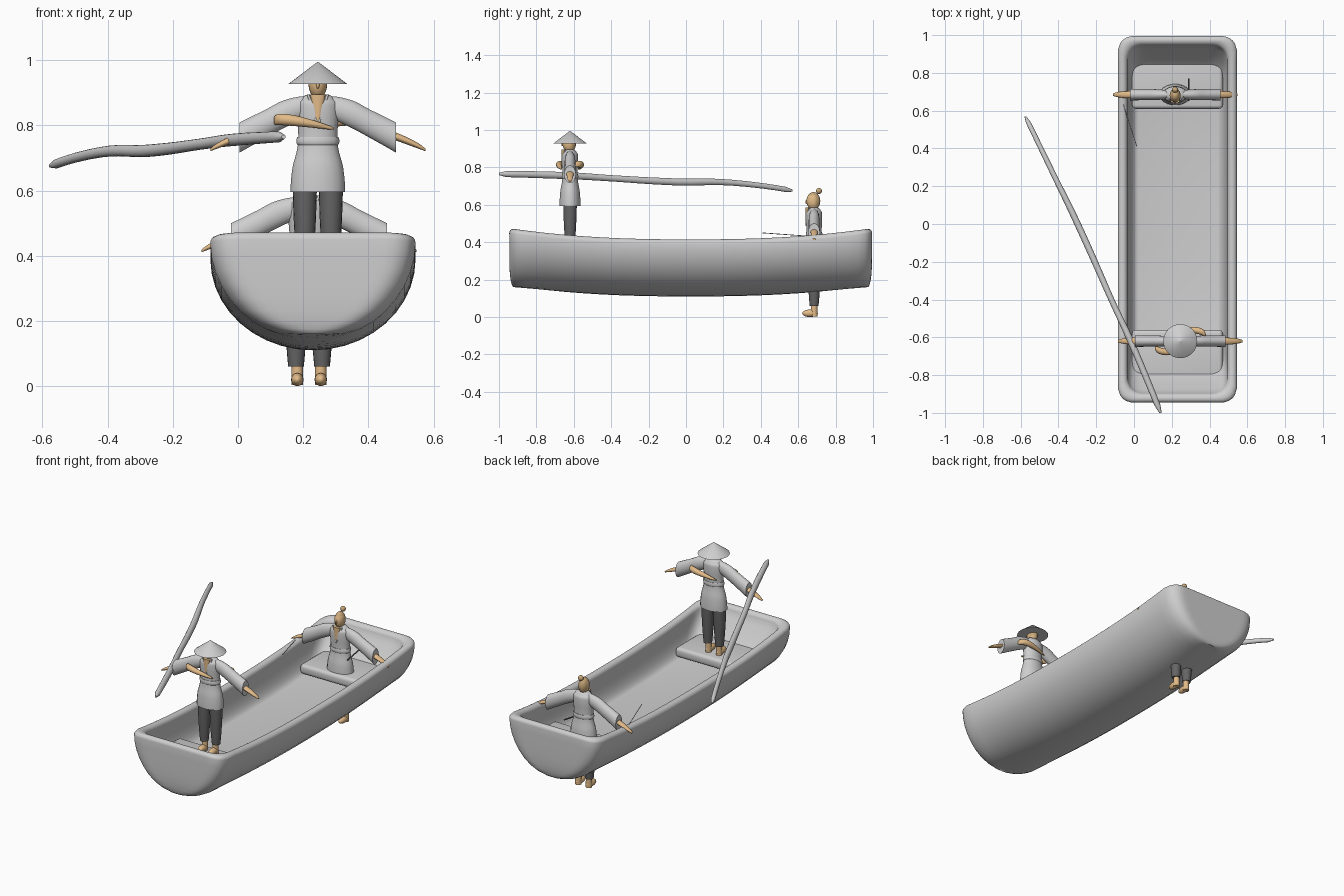
import bpy, bmesh, math
from mathutils import Vector

default_cube = bpy.data.objects.get("Cube")
if default_cube:
    bpy.data.objects.remove(default_cube)

parts = []


def material(name, *colour):
    mat = bpy.data.materials.new(name)
    mat.use_nodes = True
    mat.diffuse_color = [*colour, 1]
    mat.node_tree.nodes["Principled BSDF"].inputs["Base Color"].default_value = [*colour, 1]
    return mat


GREY = material("pale grey", 0.62, 0.62, 0.62)
DARK = material("dark grey cloth", 0.13, 0.13, 0.13)
SKIN = material("tan skin", 0.77, 0.5, 0.25)
HAIR = material("brown hair", 0.58, 0.39, 0.19)


def finish(name, bm, mat, location):
    bmesh.ops.recalc_face_normals(bm, faces=bm.faces)
    mesh = bpy.data.meshes.new(name)
    bm.to_mesh(mesh)
    bm.free()
    mesh.materials.append(mat)
    part = bpy.data.objects.new(name, mesh)
    part.location = location
    bpy.context.collection.objects.link(part)
    parts.append(part)
    return part


def join_rings(rings):
    """Join equal-length rings of points into one open surface."""
    bm = bmesh.new()
    loops = [[bm.verts.new(point) for point in ring] for ring in rings]
    for lower, upper in zip(loops, loops[1:]):
        for i in range(len(lower)):
            bm.faces.new((lower[i - 1], lower[i], upper[i], upper[i - 1]))
    return bm, loops


def smooth_path(keys, steps=5):
    """Run a smooth curve through the keys (x, y, z, radius)."""
    keys = [Vector(key) for key in keys]
    padded = [keys[0], *keys, keys[-1]]
    path = []
    for before, a, b, after in zip(padded, padded[1:], padded[2:], padded[3:]):
        for step in range(steps):
            t = step / steps
            blend = t * t * (3 - 2 * t)
            ahead, behind = a + (b - before) * t / 2, b - (after - a) * (1 - t) / 2
            path.append(ahead.lerp(behind, blend))
    return path + [keys[-1]]


def tube(name, keys, mat, location=(0, 0, 0), flat=1.0, tip=1.0, sides=18):
    """Sweep an ellipse along its main axis; flat widens it, tip narrows the ends."""
    path = smooth_path(keys)
    for end in (path[0], path[-1]):
        end.w *= tip
    span = path[-1] - path[0]
    main = max(range(3), key=lambda axis: abs(span[axis]))
    across, along = [axis for axis in range(3) if axis != main]
    rings = []
    for centre in path:
        ring = []
        for i in range(sides):
            angle = math.tau * i / sides
            point = centre.xyz
            point[across] += centre.w * flat * math.cos(angle)
            point[along] += centre.w * math.sin(angle)
            ring.append(point)
        rings.append(ring)
    bm, loops = join_rings(rings)
    bm.faces.new(loops[0])
    bm.faces.new(loops[-1])
    return finish(name, bm, mat, location)


def upright(name, profile, mat, location, flat=1.0, x=0.0):
    """Stand a tube up from rows of (height, radius)."""
    return tube(name, [(x, 0, z, radius) for z, radius in profile], mat, location, flat)


def ball(name, centre, size, mat, location):
    bm = bmesh.new()
    bmesh.ops.create_uvsphere(bm, u_segments=20, v_segments=14, radius=1)
    for vert in bm.verts:
        vert.co = vert.co * Vector(size) + Vector(centre)
    return finish(name, bm, mat, location)


# Boat hull: rounded rectangles from the keel over the rim and down to the floor
LENGTH, BEAM, KEEL, GUNWALE, FLOOR, LIP = 0.97, 0.315, 0.11, 0.39, 0.22, 0.025


def hull_ring(half_beam, level, half_length, fullness):
    size = Vector((half_beam, half_length))
    radius = min(0.08, half_beam)
    count = 24
    waves = [math.sin(math.pi * (i / count - 0.5)) for i in range(count)]
    outline = [(1, wave) for wave in waves] + [(-wave, 1) for wave in waves]
    outline += [(-x, -y) for x, y in outline]
    ring = []
    for corner in outline:
        point = Vector(corner) * size
        core = Vector([max(radius - s, min(s - radius, p)) for p, s in zip(point, size)])
        point = core + (point - core).normalized() * radius
        reach = abs(point.y / LENGTH)
        ring.append((*point, level + 0.06 * reach ** 2.4 - fullness * reach ** 6))
    return ring


steps = [i / 10 for i in range(11)]
profile = []
for t in steps:
    sine, cosine = math.sin(t * math.pi / 2), math.cos(t * math.pi / 2)
    profile.append((BEAM * sine, GUNWALE - (GUNWALE - KEEL) * cosine,
                    LENGTH - LIP * cosine ** 6, LIP * math.sin(sine * math.pi)))
for t in steps[1:]:
    roll = LIP * (math.cos(t * math.pi) - 1)
    profile.append((BEAM + roll, GUNWALE + LIP * math.sin(t * math.pi), LENGTH + roll, 0))
for t in steps[1:]:
    drop = (GUNWALE - FLOOR) * math.sin(t * math.pi / 2)
    profile.append((BEAM - LIP * 2 - t * t * 0.06, GUNWALE - drop, LENGTH - LIP * 2 - t * 0.2, 0))
profile.append((0, FLOOR, profile[-1][2], 0))
hull, _ = join_rings([hull_ring(*row) for row in profile])
bmesh.ops.remove_doubles(hull, verts=hull.verts, dist=0.0003)
finish("boat_hull", hull, GREY, (0.23, 0.025, 0))

# Rounded platforms at both ends, running into the hull sides
for name, inner, outer in (("front_platform", -0.56, -0.84), ("back_platform", 0.61, 0.89)):
    bm = bmesh.new()
    bmesh.ops.create_cube(bm, size=1)
    for vert in bm.verts:
        vert.co *= Vector((0.48, abs(outer - inner), 0.06))
    bmesh.ops.bevel(bm, geom=bm.edges[:], offset=0.02, segments=4, affect='EDGES', profile=0.5)
    finish(name, bm, GREY, (0.23, (inner + outer) / 2, 0.28))

# Long wavy pole
tube("pole", [(0.14, -1, 0.765, 0.016), (0, -0.66, 0.757, 0.019), (-0.12, -0.4, 0.742, 0.017),
              (-0.28, -0.04, 0.722, 0.019), (-0.42, 0.25, 0.718, 0.016), (-0.575, 0.57, 0.676, 0.014)],
     GREY, tip=0.4)


def build_limbs(label, side, spot):
    # Trouser leg, ankle and foot
    upright(label + "_trouser", [(0.06, 0.024), (0.2, 0.034), (0.34, 0.037)], DARK, spot, x=side * 0.04)
    upright(label + "_ankle", [(0.003, 0.018), (0.08, 0.017)], SKIN, spot, x=side * 0.036)
    ball(label + "_foot", (side * 0.036, -0.022, 0.02), (0.019, 0.042, 0.02), SKIN, spot)

    # Wide sleeve, hand and lapel
    tube(label + "_sleeve", [(side * 0.02, 0, 0.55, 0.03), (side * 0.09, 0, 0.53, 0.042),
                             (side * 0.16, 0, 0.495, 0.044), (side * 0.24, 0, 0.453, 0.047)],
         GREY, spot, flat=0.66)
    tube(label + "_hand", [(side * 0.2, 0, 0.47, 0.012), (side * 0.28, 0, 0.44, 0.011),
                           (side * 0.33, 0, 0.415, 0.004)], SKIN, spot, flat=1.5)
    tube(label + "_lapel", [(side * 0.03, -0.026, 0.585, 0.004), (0, -0.044, 0.49, 0.004)], GREY, spot)


def build_figure(label, spot):
    for side_name, side in (("left", 1), ("right", -1)):
        build_limbs(label + "_" + side_name, side, spot)

    # Robe, sash and open neck
    upright(label + "_robe", [(0.285, 0.057), (0.36, 0.053), (0.44, 0.041), (0.53, 0.044),
                              (0.57, 0.036), (0.585, 0.018)], GREY, spot, flat=1.47)
    upright(label + "_sash", [(0.43, 0.042), (0.44, 0.045), (0.455, 0.043)], GREY, spot, flat=1.47)
    tube(label + "_open_neck", [(0, -0.043, 0.5, 0.002), (0, -0.034, 0.585, 0.012)], SKIN, spot, flat=2)

    # Neck, head and nose, with hair on the crown and back of the head
    upright(label + "_neck", [(0.54, 0.02), (0.6, 0.017)], SKIN, spot)
    head = ball(label + "_head", (0, -0.004, 0.62), (0.029, 0.037, 0.048), SKIN, spot)
    head.data.materials.append(HAIR)
    for face in head.data.polygons:
        x, y, z = face.center
        face.material_index = int(z > 0.65 or (y > 0.008 and z > 0.6))
    ball(label + "_nose", (0, -0.04, 0.615), (0.005, 0.007, 0.012), SKIN, spot)


BOATMAN, PASSENGER = (0.245, -0.62, 0.31), (0.218, 0.685, 0)
build_figure("boatman", BOATMAN)
build_figure("passenger", PASSENGER)

# Cone hat and hair bun
hat = bmesh.new()
bmesh.ops.create_cone(hat, cap_ends=True, segments=32, radius1=0.09, radius2=0.002, depth=0.067)
finish("boatman_hat", hat, GREY, Vector(BOATMAN) + Vector((0, 0, 0.651)))
ball("passenger_hair_bun", (0, 0.026, 0.674), (0.016, 0.016, 0.016), HAIR, PASSENGER)

# Tapering forearms across the boatman's chest and back
for name, turn in (("chest_forearm", -1), ("back_forearm", 1)):
    tube(name, [(turn * 0.135, turn * 0.03, 0.505, 0.014), (turn * 0.075, turn * 0.058, 0.505, 0.017),
                (turn * -0.05, turn * 0.045, 0.48, 0.004)], SKIN, BOATMAN, tip=0.6)

# Thin rod in the passenger's hand and a stick beside the robe
tube("thin_rod", [(-0.075, 0.69, 0.43, 0.002), (0.015, 0.41, 0.45, 0.002)], GREY)
tube("robe_stick", [(0.29, 0.65, 0.4, 0.004), (0.29, 0.77, 0.42, 0.004)], DARK)

# Smooth shading with crisp edges
bpy.ops.object.select_all(action='DESELECT')
for part in parts:
    part.select_set(True)
bpy.context.view_layer.objects.active = parts[0]
bpy.ops.object.shade_smooth_by_angle(angle=math.radians(42))
